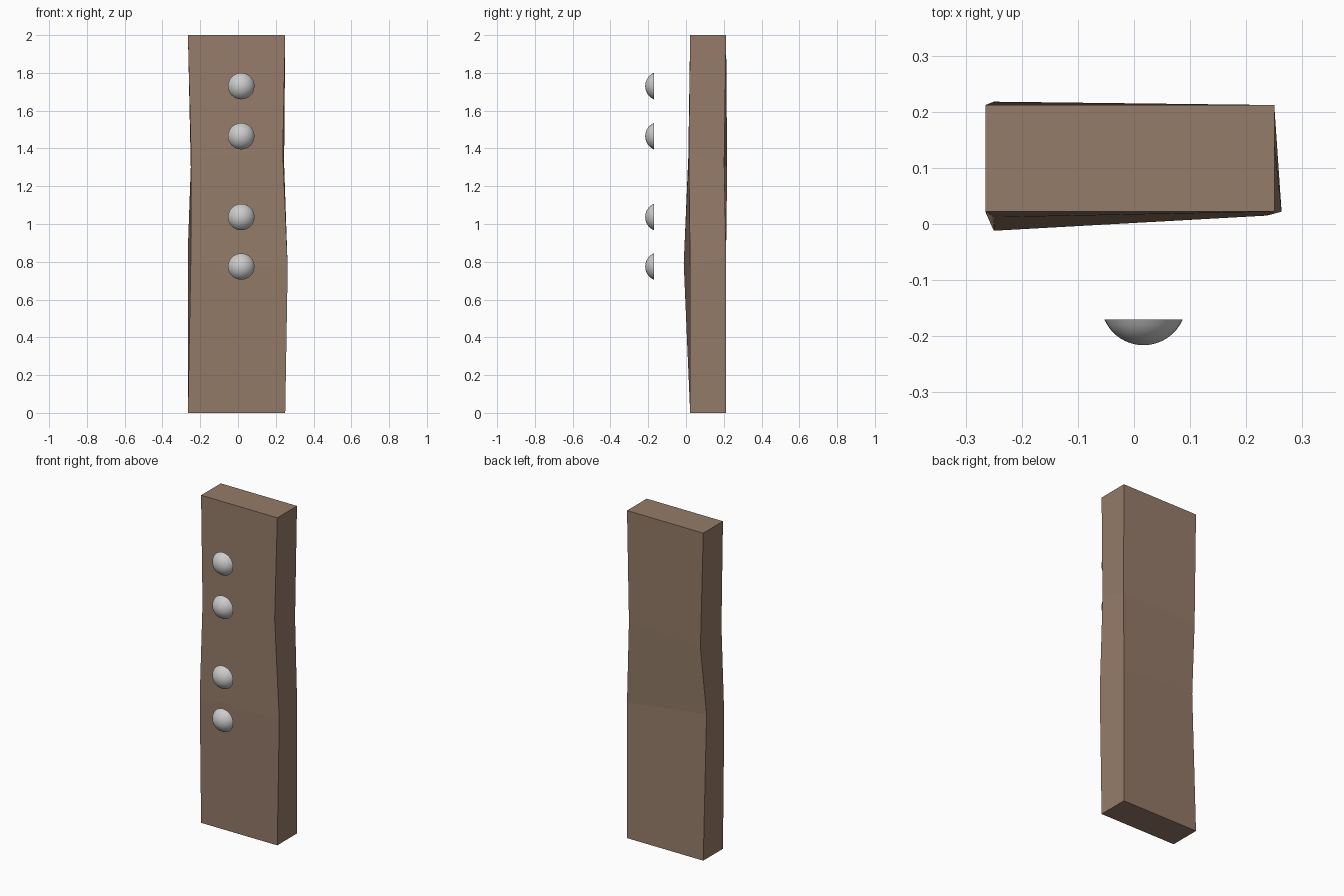
import bpy, bmesh, math

if "Cube" in bpy.data.objects:
    bpy.data.objects.remove(bpy.data.objects["Cube"])

# Weathered plank: four corner rings from bottom to top, the middle two warped
FLAT = [(-0.265, 0.022), (0.25, 0.022), (0.25, 0.212), (-0.265, 0.212)]
rings = [
    [(x, y, 0.0) for x, y in FLAT],
    [(-0.25, -0.012, 0.79), (0.263, 0.022, 0.77), (0.25, 0.212, 0.83), (-0.265, 0.18, 0.88)],
    [(-0.248, 0.012, 1.35), (0.237, 0.015, 1.38), (0.244, 0.202, 1.32), (-0.25, 0.218, 1.30)],
    [(x, y, 2.0) for x, y in FLAT],
]
bm = bmesh.new()
loops = [[bm.verts.new(p) for p in ring] for ring in rings]
bm.faces.new(loops[0][::-1])
bm.faces.new(loops[-1])
for low, high in zip(loops, loops[1:]):
    for i in range(4):
        j = (i + 1) % 4
        bm.faces.new((low[i], low[j], high[j], high[i]))
mesh = bpy.data.meshes.new("plank")
bm.to_mesh(mesh)
bm.free()
plank = bpy.data.objects.new("plank", mesh)
bpy.context.collection.objects.link(plank)

wood = bpy.data.materials.new("wood")
wood.diffuse_color = (0.30, 0.20, 0.14, 1)
wood.use_nodes = True
wood.node_tree.nodes["Principled BSDF"].inputs["Base Color"].default_value = wood.diffuse_color
mesh.materials.append(wood)


# Domed nail head: a shallow spherical cap facing the front, open at the back
def nail_head_mesh(radius=0.07, depth=0.046, segments=32, steps=8):
    sphere = (radius ** 2 + depth ** 2) / (2 * depth)
    edge = math.asin(radius / sphere)
    bm = bmesh.new()
    profile = []
    for k in range(steps + 1):
        a = edge * k / steps
        profile.append(bm.verts.new((sphere * math.sin(a), sphere * (1 - math.cos(a)) - depth, 0)))
    edges = [bm.edges.new(pair) for pair in zip(profile, profile[1:])]
    bmesh.ops.spin(bm, geom=profile + edges, cent=(0, 0, 0), axis=(0, 1, 0),
                   angle=2 * math.pi, steps=segments)
    bmesh.ops.remove_doubles(bm, verts=bm.verts, dist=1e-4)
    bmesh.ops.recalc_face_normals(bm, faces=bm.faces)
    if sum(f.normal.y for f in bm.faces) > 0:
        bmesh.ops.reverse_faces(bm, faces=bm.faces)
    for f in bm.faces:
        f.smooth = True
    mesh = bpy.data.meshes.new("nail_head")
    bm.to_mesh(mesh)
    bm.free()
    return mesh


# Two pairs of nails floating just in front of the plank
head = nail_head_mesh()
for n, z in enumerate((0.775, 1.037, 1.465, 1.73), 1):
    nail = bpy.data.objects.new(f"nail_{n}", head)
    nail.location = (0.017, -0.17, z)
    bpy.context.collection.objects.link(nail)
